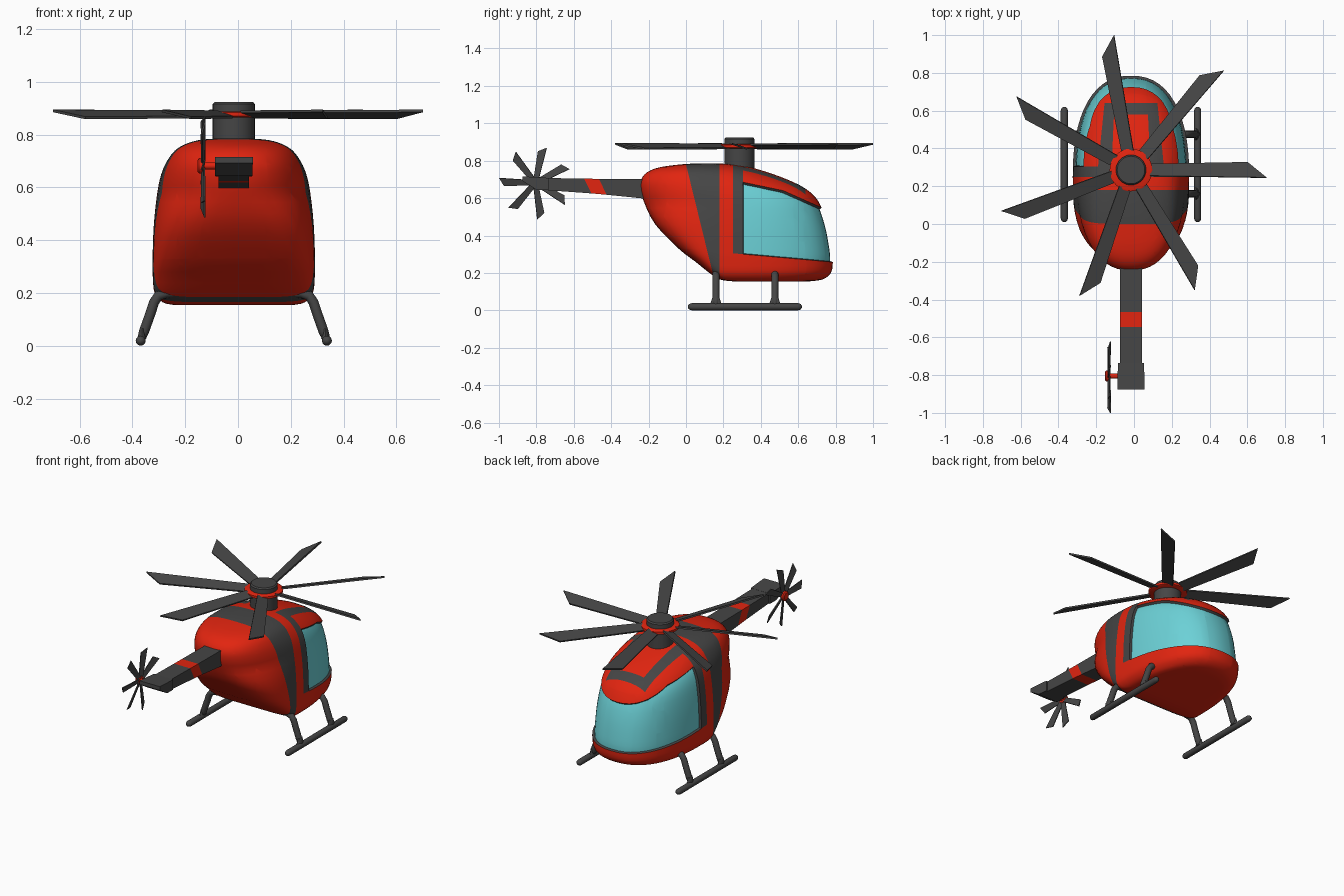
import bpy, bmesh
from math import pi, cos, sin, radians
from mathutils import Vector, Matrix

CX = -0.016  # centre line of the whole craft
if "Cube" in bpy.data.objects:
    bpy.data.objects.remove(bpy.data.objects["Cube"])


def material(name, rgb):
    m = bpy.data.materials.new(name)
    m.use_nodes = True
    m.diffuse_color = (*rgb, 1)
    m.node_tree.nodes["Principled BSDF"].inputs["Base Color"].default_value = (*rgb, 1)
    return m


MATS = [material("red_paint", (0.76, 0.018, 0.005)),
        material("dark_grey", (0.06, 0.06, 0.06)),
        material("cyan_glass", (0.15, 0.64, 0.68))]
RED, DARK, GLASS = range(3)


def finish(name, bm, color=None, angle=35, matrix=None):
    bmesh.ops.recalc_face_normals(bm, faces=bm.faces)
    if color is not None:
        for f in bm.faces:
            f.material_index = color
    if matrix:
        bm.transform(matrix)
    mesh = bpy.data.meshes.new(name)
    bm.to_mesh(mesh)
    bm.free()
    for m in MATS:
        mesh.materials.append(m)
    mesh.shade_smooth()
    mesh.set_sharp_from_angle(angle=radians(angle))
    obj = bpy.data.objects.new(name, mesh)
    obj.location.x = CX
    bpy.context.collection.objects.link(obj)
    return obj


def loft(bm, rings):
    """Skin closed rings of points and cap both ends."""
    loops = [[bm.verts.new(p) for p in ring] for ring in rings]
    n = len(loops[0])
    for a, b in zip(loops, loops[1:]):
        for i in range(n):
            j = (i + 1) % n
            bm.faces.new((a[i], a[j], b[j], b[i]))
    bm.faces.new(loops[0])
    bm.faces.new(loops[-1])


def lathe(name, profile, color, matrix, n=32):
    bm = bmesh.new()
    loft(bm, [[(r * cos(2 * pi * i / n), r * sin(2 * pi * i / n), z) for i in range(n)]
              for r, z in profile])
    return finish(name, bm, color, matrix=matrix)


def tube(name, points, r, color):
    """Sweep a round tube with domed ends along points."""
    pts = [Vector(p) for p in points]
    bm, rings = bmesh.new(), []
    d0, d1 = (pts[0] - pts[1]).normalized(), (pts[-1] - pts[-2]).normalized()
    path = [(pts[0], 0.3), (pts[0] - d0 * r * 0.4, 0.8)] + [(p, 1) for p in pts[1:-1]]
    path = path + [(pts[-1] - d1 * r * 0.4, 0.8), (pts[-1], 0.3)]
    for i, (p, s) in enumerate(path):
        t = (path[min(i + 1, len(path) - 1)][0] - path[max(i - 1, 0)][0]).normalized()
        u = t.cross(Vector((0, 1, 0)) if abs(t.y) < 0.9 else Vector((1, 0, 0))).normalized()
        v = t.cross(u)
        rings.append([p + (u * cos(k * pi / 6) + v * sin(k * pi / 6)) * r * s for k in range(12)])
    loft(bm, rings)
    return finish(name, bm, color, 60)


# Fuselage: horizontal slices given as height, rear y, nose y, half width
slices = [(.155, .25, .66, .23), (.165, .18, .73, .27), (.20, .125, .775, .30),
          (.26, .05, .785, .307), (.33, -.04, .78, .308), (.46, -.165, .755, .303),
          (.58, -.225, .71, .29), (.65, -.245, .64, .275), (.70, -.24, .54, .253),
          (.74, -.205, .43, .223), (.765, -.14, .34, .182), (.78, -.03, .24, .13),
          (.785, .05, .18, .07)]


def smooth_rows(rows, steps):
    out = []
    for i in range(len(rows) - 1):
        a, b, c, d = (Vector(rows[min(max(i + k, 0), len(rows) - 1)]) for k in (-1, 0, 1, 2))
        for s in range(steps):
            t = s / steps
            out.append(b + 0.5 * t * (c - a + t * (2 * a - 5 * b + 4 * c - d
                                                   + t * (3 * (b - c) + d - a))))
    return out + [Vector(rows[-1])]


def power(v, e):
    return (1 if v >= 0 else -1) * abs(v) ** e


def outline(row, n=56):
    z, back, front, half = row
    mid, ring = min((back + front) / 2, max(0.25, back + 0.09)), []
    rear_power = 2.3 + max(0, 0.58 - z) * 7
    for i in range(n):
        a = 2 * pi * i / n
        e = 2 / (2.35 if sin(a) > 0 else rear_power)
        ring.append((half * power(cos(a), e), mid + (front - mid) * power(sin(a), e)
                     if sin(a) > 0 else mid + (mid - back) * power(sin(a), e), z))
    return ring


body = bmesh.new()
loft(body, [outline(r) for r in smooth_rows(slices, 3)])
bmesh.ops.recalc_face_normals(body, faces=body.faces)

# Paint borders: lines in the side plane (y, z) and the roof plane (x, y)
BAND = ((0.0, 0.78), (0.145, 0.19))
SILL = ((0.305, 0.30), (0.76, 0.26))
BROW_REAR = ((0.305, 0.685), (0.52, 0.64))
BROW_FRONT = ((0.52, 0.64), (0.70, 0.56))
ROOF_IN = ((0.105, 0.25), (0.09, 0.58))
ROOF_OUT = ((0.18, 0.25), (0.14, 0.64))


def cut(point, normal):
    bmesh.ops.bisect_plane(body, geom=body.verts[:] + body.edges[:] + body.faces[:],
                           plane_co=point, plane_no=normal, dist=1e-5)


def at(line, u):
    (u0, v0), (u1, v1) = line
    return v0 + (v1 - v0) * (u - u0) / (u1 - u0)


for (y0, z0), (y1, z1) in (BAND, SILL, BROW_REAR, BROW_FRONT):
    cut((0, y0, z0), (0, z1 - z0, y0 - y1))
for y in (0.18, 0.25, 0.305, 0.58, 0.64):
    cut((0, y, 0), (0, 1, 0))
for (x0, y0), (x1, y1) in (ROOF_IN, ROOF_OUT):
    for s in (-1, 1):
        cut((s * x0, y0, 0), (s * (y1 - y0), x0 - x1, 0))


def paint(c):
    x, y, z = abs(c.x), c.y, c.z
    brow = min(at(BROW_REAR, y), at(BROW_FRONT, y))
    inside = x < at([(v, u) for u, v in ROOF_IN], y)
    outside = x > at([(v, u) for u, v in ROOF_OUT], y)
    if y < 0.18:
        return DARK if z > at(BAND, y) else RED
    if y < 0.25 or z < at(SILL, y):
        return RED
    if y < 0.305:
        return RED if inside else DARK
    if z < brow:
        return GLASS
    if y > 0.64 or outside:
        return RED
    return DARK if y > 0.58 or not inside else RED


for f in body.faces:
    f.material_index = paint(f.calc_center_median())
# Recessed windscreen with a dark seal
panes = [f for f in body.faces if f.material_index == GLASS]
for f in bmesh.ops.inset_region(body, faces=panes, thickness=0.004, depth=-0.014,
                                use_even_offset=True)["faces"]:
    f.material_index = DARK
finish("fuselage", body)


# Tail boom with a slanted red stripe: y, slant, half width, bottom z, top z
def box_ring(y, slant, half, low, high):
    return [(-half, y + slant, low), (half, y + slant, low), (half, y, high), (-half, y, high)]


boom = bmesh.new()
loft(boom, [box_ring(-.15, 0, .058, .59, .70), box_ring(-.465, .04, .058, .618, .703),
            box_ring(-.545, .04, .058, .625, .704), box_ring(-.78, 0, .058, .645, .708)])
for f in boom.faces:
    f.material_index = RED if -0.53 < f.calc_center_median().y < -0.44 else DARK
finish("tail_boom", boom)

# Wedge at the end of the boom
tail = bmesh.new()
loft(tail, [box_ring(-.735, 0, .068, .642, .708), box_ring(-.80, 0, .071, .645, .712),
            box_ring(-.875, 0, .072, .692, .716)])
finish("tail_wedge", tail, DARK, 20)


# Rotors: seven raked, pitched blades each, with one wider gap
def rotor_blades(name, frame, start, inner, outer, root, tip, thick):
    bm = bmesh.new()
    for k in range(7):
        shape = [(inner, -root), (outer, -tip), (outer * 0.86, tip), (inner, root)]
        turn = (Matrix.Rotation(start + k * radians(50.2), 4, "Z")
                @ Matrix.Rotation(radians(-18), 4, "X"))
        loft(bm, [[turn @ Vector((x, y, z)) for x, y in shape] for z in (-thick, thick)])
    return finish(name, bm, DARK, matrix=frame)


main = Matrix.Translation((0, 0.286, 0))
lathe("rotor_mast", [(.08, .74), (.08, .868)], DARK, main)
lathe("rotor_ring", [(.105, .866), (.113, .870), (.113, .884), (.105, .888)], RED, main)
lathe("rotor_cap", [(.08, .885), (.08, .916), (.073, .924)], DARK, main)
rotor_blades("main_blades", main @ Matrix.Translation((0, 0, .877)), 0,
             .10, .718, .033, .043, .005)

# Tail rotor spins in the side plane: local x, y, z become y, z, x
side = Matrix(((0, 0, 1, -.116), (1, 0, 0, -.805), (0, 1, 0, .682), (0, 0, 0, 1)))
rotor_blades("tail_blades", side, radians(28), .015, .195, .014, .022, .003)
lathe("tail_rotor_shaft", [(.013, -.015), (.013, .06)], RED, side, 16)
lathe("tail_rotor_hub", [(.022, -.021), (.03, -.015), (.03, -.006), (.024, .006)], RED, side, 16)

# Landing skids, struts and flared feet
for s, label in ((-1, "right"), (1, "left")):
    tube(label + "_skid", [(s * .353, y, .019) for y in (.01, .03, .3, .6, .62)], .019, DARK)
    for y, end in ((.16, "rear"), (.475, "front")):
        path = [(.353, .02), (.34, .055), (.315, .125), (.302, .165), (.285, .19), (.255, .20),
                (.20, .20)]
        tube(f"{label}_{end}_strut", [(s * x, y, z) for x, z in path], .019, DARK)
        foot = Matrix.Translation((s * .347, y, 0)) @ Matrix.Diagonal((.4, 1, 1, 1))
        lathe(f"{label}_{end}_foot", [(.04, .025), (.027, .042), (.02, .065)], DARK, foot, 16)
